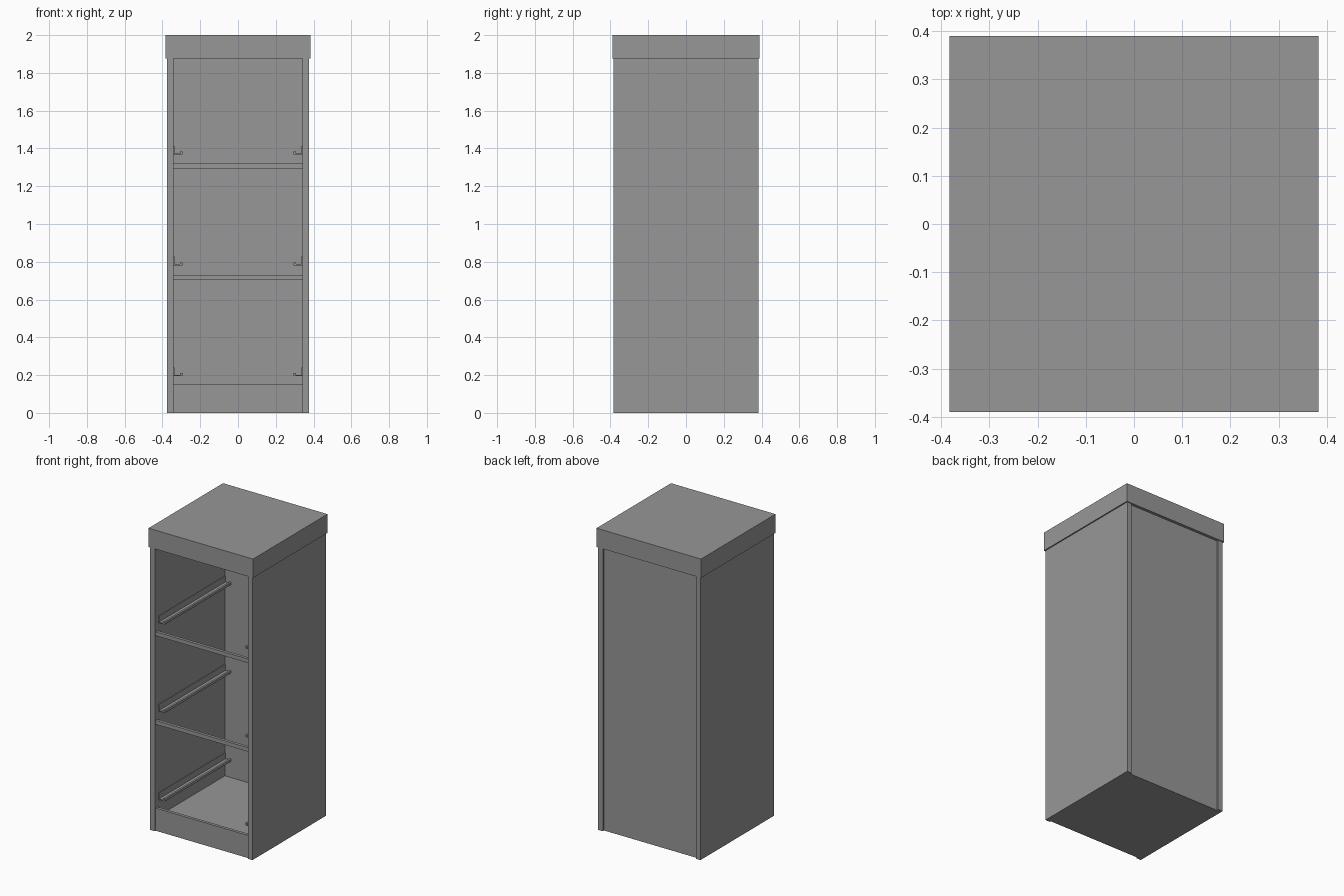
import bpy, bmesh

cube = bpy.data.objects.get("Cube")
if cube:
    bpy.data.objects.remove(cube, do_unlink=True)

# One plain grey for the whole cabinet
grey = bpy.data.materials.new("cabinet_grey")
grey.use_nodes = True
colour = (0.31, 0.31, 0.31, 1)
grey.diffuse_color = colour
grey.node_tree.nodes["Principled BSDF"].inputs["Base Color"].default_value = colour


def add_object(name, bm):
    bmesh.ops.recalc_face_normals(bm, faces=bm.faces)
    mesh = bpy.data.meshes.new(name)
    bm.to_mesh(mesh)
    bm.free()
    mesh.materials.append(grey)
    obj = bpy.data.objects.new(name, mesh)
    bpy.context.collection.objects.link(obj)
    return obj


def box(name, x, y, z):
    """Box from (min, max) pairs along each axis."""
    bm = bmesh.new()
    bmesh.ops.create_cube(bm, size=1)
    for v in bm.verts:
        v.co = [r[0] if c < 0 else r[1] for c, r in zip(v.co, (x, y, z))]
    return add_object(name, bm)


def extrude_along_y(name, profile, y0, y1):
    """Prism from an (x, z) outline."""
    bm = bmesh.new()
    face = bm.faces.new([bm.verts.new((x, y0, z)) for x, z in profile])
    result = bmesh.ops.extrude_face_region(bm, geom=[face])
    for v in result["geom"]:
        if isinstance(v, bmesh.types.BMVert):
            v.co.y = y1
    return add_object(name, bm)


OUT, IN = 0.375, 0.341      # outer and inner faces of the side panels
DEPTH = 0.384
LID = 1.875                 # underside of the top
BACK = 0.35                 # inner face of the back panel
FRONT = -0.375              # face of the slightly recessed front boards

# Carcass
box("top", (-0.383, 0.383), (-0.39, 0.39), (LID, 2))
for side, s in (("left", 1), ("right", -1)):
    box(side + "_panel", sorted((s * IN, s * OUT)), (-DEPTH, DEPTH), (0, LID))
box("back_panel", (-IN, IN), (BACK, 0.371), (0, LID))
box("floor", (-IN, IN), (FRONT + 0.02, BACK), (0, 0.087))
box("kick_board", (-IN, IN), (FRONT, FRONT + 0.02), (0, 0.15))

# Thin rails between the drawer bays
for name, z in (("lower_rail", 0.705), ("upper_rail", 1.293)):
    box(name, (-IN, IN), (FRONT, FRONT + 0.02), (z, z + 0.026))

# Drawer runners: wall flange, thin shelf and raised lip
for level, z in (("bottom", 0.195), ("middle", 0.781), ("top", 1.367)):
    for side, s in (("left", 1), ("right", -1)):
        outline = [(0, 0), (0.046, 0), (0.046, 0.016), (0.033, 0.016),
                   (0.033, 0.006), (0.004, 0.006), (0.004, 0.046), (0, 0.046)]
        extrude_along_y(f"{level}_{side}_runner",
                        [(s * (IN - x), z + h) for x, h in outline], -0.345, BACK)
